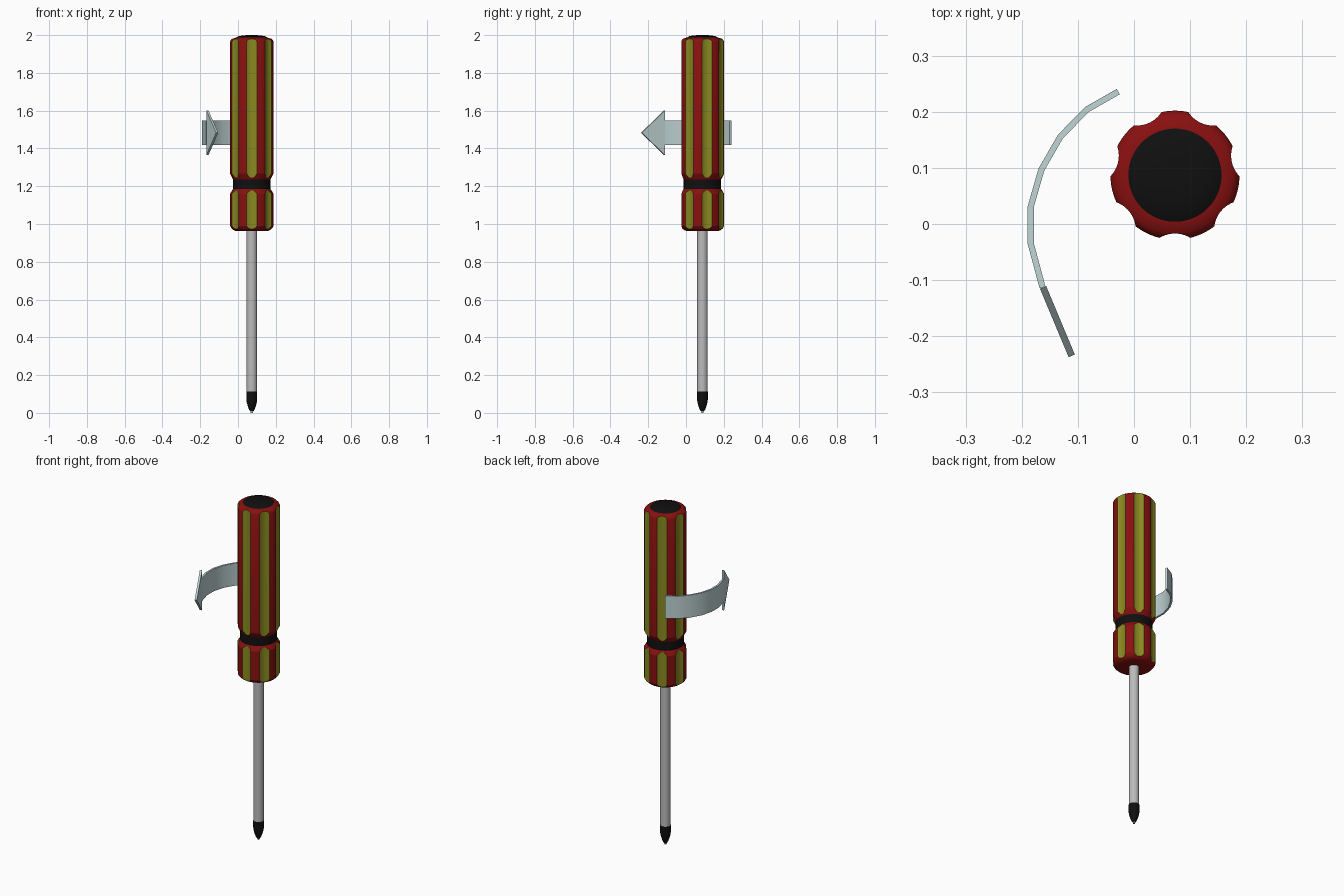
import bpy, bmesh, math
from mathutils import Matrix, Vector

if "Cube" in bpy.data.objects:
    bpy.data.objects.remove(bpy.data.objects["Cube"])

AX, AY = 0.073, 0.087          # screwdriver axis


def mat(name, rgb):
    m = bpy.data.materials.new(name)
    m.diffuse_color = (*rgb, 1)
    m.use_nodes = True
    m.node_tree.nodes["Principled BSDF"].inputs["Base Color"].default_value = m.diffuse_color
    return m


RED = mat("red", (0.25, 0.005, 0.005))
YELLOW = mat("yellow", (0.25, 0.25, 0.015))
BLACK = mat("black", (0.005, 0.005, 0.005))
STEEL = mat("steel", (0.50, 0.50, 0.50))
PALE = mat("pale_blue", (0.53, 0.66, 0.66))


def make(name, bm, mats, smooth=35):
    bmesh.ops.recalc_face_normals(bm, faces=bm.faces[:])
    me = bpy.data.meshes.new(name)
    bm.to_mesh(me)
    bm.free()
    ob = bpy.data.objects.new(name, me)
    bpy.context.collection.objects.link(ob)
    for m in mats:
        me.materials.append(m)
    if smooth:
        shade(ob, smooth)
    return ob


def shade(ob, angle):
    bpy.ops.object.select_all(action='DESELECT')
    ob.select_set(True)
    bpy.context.view_layer.objects.active = ob
    bpy.ops.object.shade_smooth_by_angle(angle=math.radians(angle))


def lathe(name, profile, mats, sides=84, smooth=35):
    """Turn (radius, z) points about the screwdriver axis."""
    bm = bmesh.new()
    vs = [bm.verts.new((AX + r, AY, z)) for r, z in profile]
    es = [bm.edges.new(p) for p in zip(vs, vs[1:])]
    bmesh.ops.spin(bm, geom=vs + es, cent=(AX, AY, 0), axis=(0, 0, 1),
                   angle=math.tau, steps=sides, use_duplicate=False)
    bmesh.ops.remove_doubles(bm, verts=bm.verts[:], dist=1e-5)
    return make(name, bm, mats, smooth)


# Flute cutter: seven upright cylinders around the handle, all yellow
bm = bmesh.new()
for i in range(7):
    a = -math.pi / 2 + i * math.tau / 7
    pos = Vector((AX + 0.1566 * math.cos(a), AY + 0.1566 * math.sin(a), 1.5))
    bmesh.ops.create_cone(bm, cap_ends=True, segments=56, radius1=0.0526,
                          radius2=0.0526, depth=1.4, matrix=Matrix.Translation(pos))
for f in bm.faces:
    f.material_index = 1
cutter = make("flute_cutter", bm, [RED, YELLOW], 0)
cutter.hide_render = True

# Handle grip and lower collar, fluted
grip = lathe("handle_grip", [(0, 1.225), (0.098, 1.225), (0.098, 1.235), (0.103, 1.243),
                             (0.115, 1.267), (0.115, 1.965), (0.111, 1.974),
                             (0.103, 1.981), (0.083, 1.987), (0, 1.987)], [RED, YELLOW], smooth=0)
collar = lathe("handle_collar", [(0, 0.963), (0.085, 0.963), (0.097, 0.968), (0.108, 0.977),
                                 (0.115, 0.990), (0.115, 1.160), (0.103, 1.180),
                                 (0.098, 1.187), (0.098, 1.195), (0, 1.195)], [RED, YELLOW], smooth=0)
for ob in (grip, collar):
    bpy.context.view_layer.objects.active = ob
    mod = ob.modifiers.new("flutes", 'BOOLEAN')
    mod.operation = 'DIFFERENCE'
    mod.solver = 'EXACT'
    mod.object = cutter
    bpy.ops.object.modifier_apply(modifier=mod.name)
    shade(ob, 25)
bpy.data.objects.remove(cutter)

# Black neck ring and domed end cap
lathe("neck_ring", [(0, 1.186), (0.099, 1.186), (0.099, 1.236), (0, 1.236)], [BLACK])
lathe("end_cap", [(0, 1.980), (0.083, 1.980), (0.083, 1.987), (0.070, 1.994),
                  (0.050, 1.998), (0.025, 2.0), (0, 2.0)], [BLACK])

# Steel shaft
lathe("shaft", [(0, 0.112), (0.028, 0.112), (0.028, 0.970), (0, 0.970)], [STEEL], 32)

# Black tapered tip
lathe("tip", [(0, 0.010), (0.010, 0.010), (0.015, 0.019), (0.021, 0.035), (0.0265, 0.055),
              (0.0285, 0.070), (0.0285, 0.114), (0, 0.114)], [BLACK], 32)

# Small bare-steel cross at the point
bm = bmesh.new()
for turn in (0, math.pi / 2):
    m = (Matrix.Translation((AX, AY, 0.01)) @ Matrix.Rotation(turn, 4, 'Z')
         @ Matrix.Diagonal((0.020, 0.006, 0.02, 1)))
    bmesh.ops.create_cube(bm, size=1, matrix=m)
for v in bm.verts:
    if v.co.z < 0.005:                      # narrow the point
        v.co.x = AX + (v.co.x - AX) * 0.6
        v.co.y = AY + (v.co.y - AY) * 0.6
make("tip_cross", bm, [STEEL], 0)


def ribbon(name, path, halves, mid_z, thick):
    """Upright strip along an xy path, with a half-height at each point."""
    pts = [Vector(p) for p in path]
    bm = bmesh.new()
    rings = []
    for i, p in enumerate(pts):
        d = (pts[min(i + 1, len(pts) - 1)] - pts[max(i - 1, 0)]).normalized()
        n = Vector((-d.y, d.x)) * thick / 2
        h = halves[i]
        rings.append([bm.verts.new((p.x + s * n.x, p.y + s * n.y, mid_z + k * h))
                      for s, k in ((1, 1), (-1, 1), (-1, -1), (1, -1))])
    for a, b in zip(rings, rings[1:]):
        for j in range(4):
            k = (j + 1) % 4
            bm.faces.new((a[j], a[k], b[k], b[j]))
    bm.faces.new(rings[0])
    bm.faces.new(rings[-1])
    return make(name, bm, [PALE], 30)


# Curved rotation arrow: bent band and flat triangular head
band = [(-0.028, 0.236), (-0.084, 0.204), (-0.131, 0.156), (-0.165, 0.097),
        (-0.184, 0.031), (-0.184, -0.035), (-0.163, -0.113)]
ribbon("arrow_band", band, [0.066] * len(band), 1.483, 0.011)
ribbon("arrow_head", [(-0.162, -0.113), (-0.111, -0.235)], [0.119, 0.001], 1.483, 0.012)
